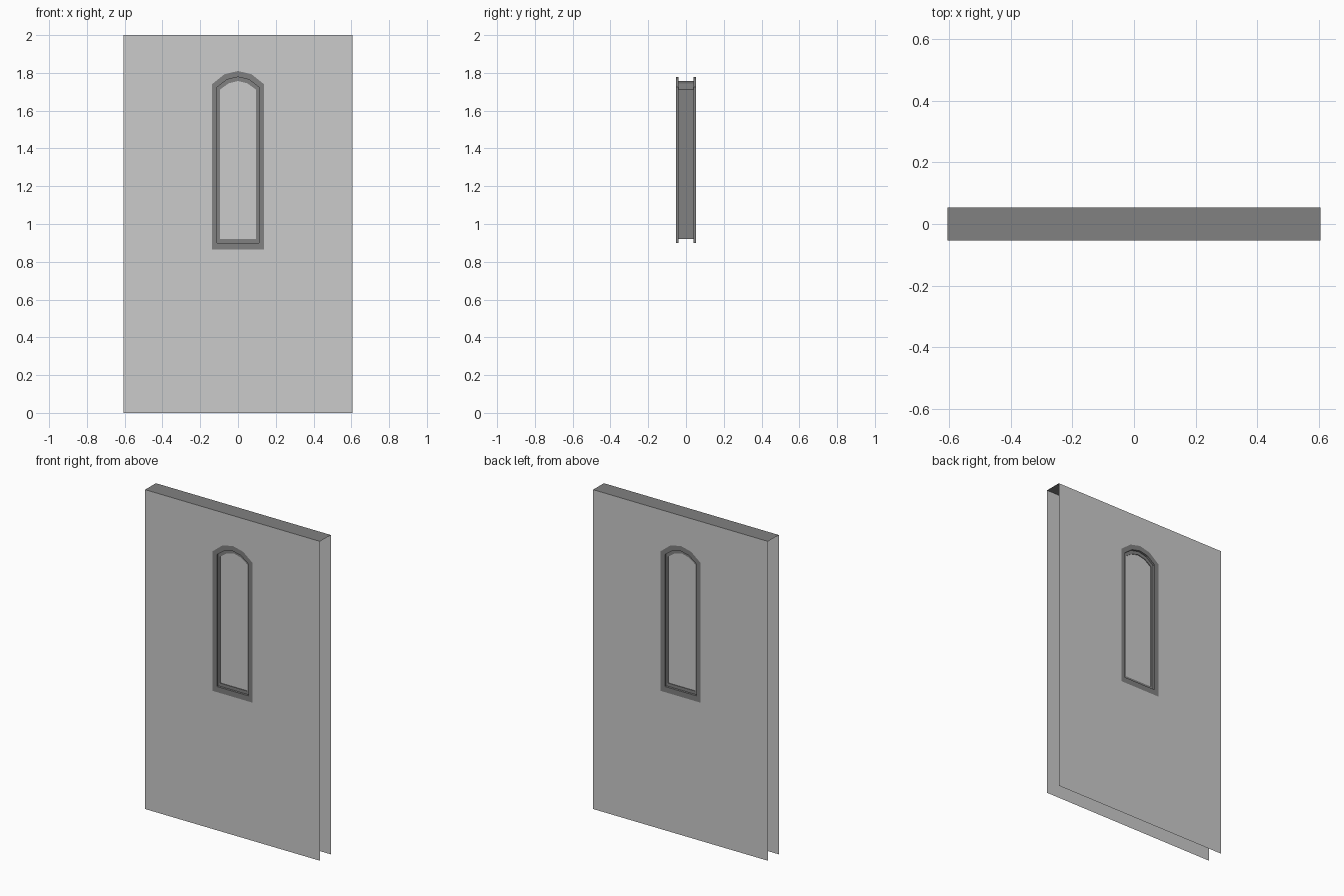
import bpy, bmesh

if "Cube" in bpy.data.objects:
    bpy.data.objects.remove(bpy.data.objects["Cube"])

D = 0.053          # half thickness of the wall
W, H = 0.606, 2.0  # half width and height of the wall

dark = bpy.data.materials.new("dark_trim")
dark.diffuse_color = (0.22, 0.22, 0.22, 1)
dark.use_nodes = True
dark.node_tree.nodes["Principled BSDF"].inputs["Base Color"].default_value = dark.diffuse_color


def arch(w, bottom, corner, shoulder, top):
    """Outline of the arched window in x, z."""
    return [(-w, bottom), (w, bottom), (w, corner), (w * 0.52, shoulder),
            (0, top), (-w * 0.52, shoulder), (-w, corner)]


OUTER = arch(0.138, 0.865, 1.74, 1.793, 1.81)
MIDDLE = arch(0.110, 0.900, 1.725, 1.765, 1.778)
INNER = arch(0.095, 0.920, 1.712, 1.745, 1.757)


def ring(bm, outline, y):
    return [bm.verts.new((x, y, z)) for x, z in outline]


def finish(name, bm, mat=None):
    mesh = bpy.data.meshes.new(name)
    bm.to_mesh(mesh)
    bm.free()
    obj = bpy.data.objects.new(name, mesh)
    bpy.context.collection.objects.link(obj)
    if mat:
        mesh.materials.append(mat)
    return obj


def face_outward(bm, side):
    for f in bm.faces:
        f.normal_update()
        if f.normal.y * side < 0:
            f.normal_flip()


for side, label in ((-1, "front"), (1, "back")):
    # Wall sheet with an arched opening
    bm = bmesh.new()
    edges = []
    for outline in ([(-W, 0), (W, 0), (W, H), (-W, H)], OUTER):
        vs = ring(bm, outline, side * D)
        edges += [bm.edges.new((vs[i - 1], vs[i])) for i in range(len(vs))]
    bmesh.ops.triangle_fill(bm, edges=edges, use_beauty=True,
                            normal=(0, side, 0))
    face_outward(bm, side)
    finish(label + "_wall_sheet", bm)

    # Window pane set just behind the frame lip
    bm = bmesh.new()
    bm.faces.new(ring(bm, INNER, side * 0.036))
    face_outward(bm, side)
    finish(label + "_window_pane", bm)

# Window frame: flange, step and lip on each face, joined through the wall
bm = bmesh.new()
steps = [(OUTER, -D), (MIDDLE, -D), (MIDDLE, -0.04), (INNER, -0.04),
         (INNER, 0.04), (MIDDLE, 0.04), (MIDDLE, D), (OUTER, D)]
rings = [ring(bm, o, y) for o, y in steps]
for a, b in zip(rings, rings[1:]):
    for i in range(len(a)):
        bm.faces.new((a[i - 1], a[i], b[i], b[i - 1]))
finish("window_frame", bm, dark)

# Top strip closing the wall; ends and bottom stay open
bm = bmesh.new()
bm.faces.new([bm.verts.new(p) for p in
              ((-W, -D, H), (W, -D, H), (W, D, H), (-W, D, H))])
finish("top_strip", bm, dark)
